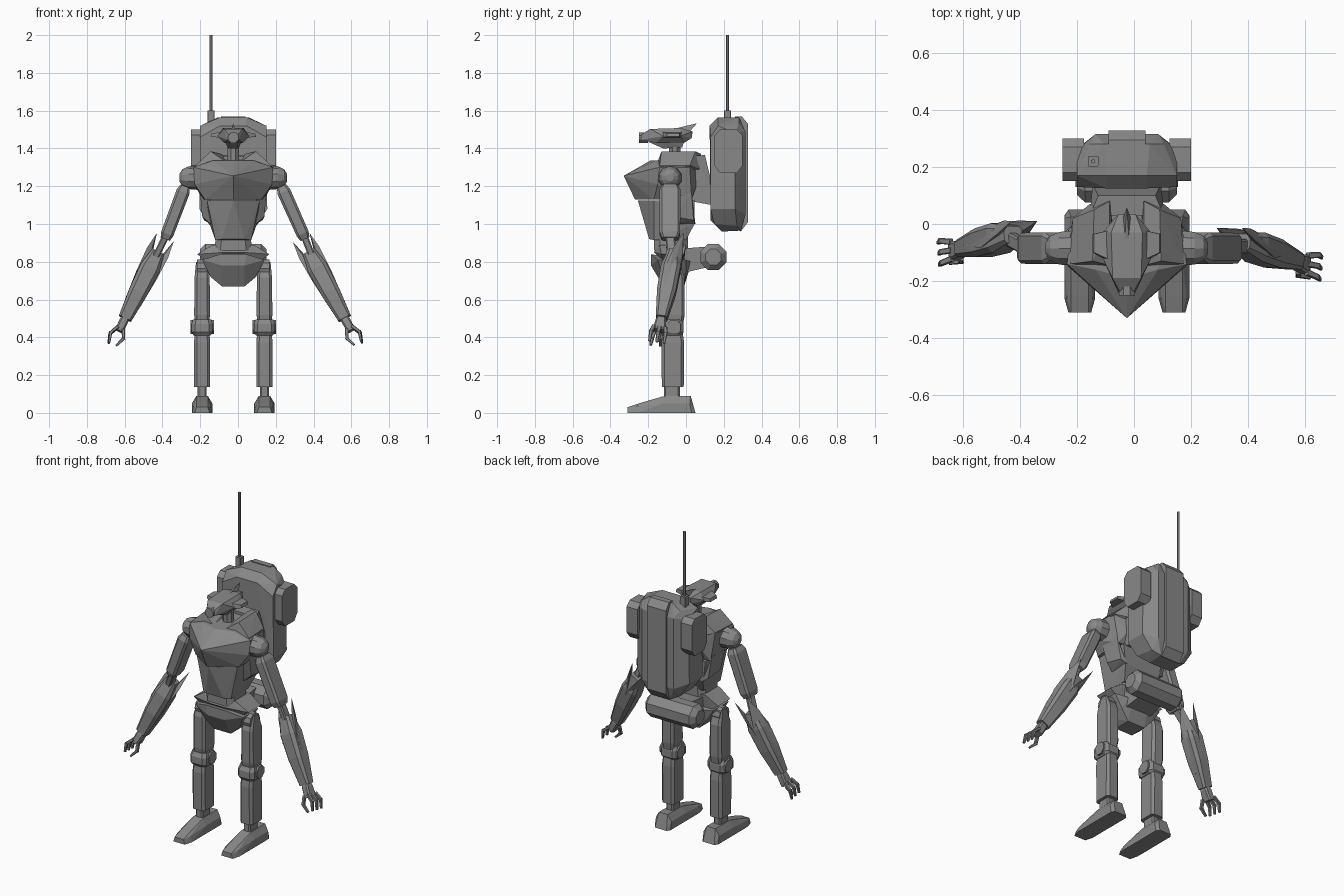
import bpy, bmesh, math
from mathutils import Vector, Matrix

CX = -0.025  # centre line of the body
BODY = Matrix.Translation((CX, 0, 0))

grey = bpy.data.materials.new("armour_grey")
grey.diffuse_color = (0.25, 0.25, 0.25, 1)


def hull(name, pts, sym=False, M=BODY):
    """Faceted solid around a few points; sym also adds the points mirrored in x."""
    pts = [Vector(p) for p in pts]
    if sym:
        pts += [Vector((-p.x, p.y, p.z)) for p in pts if abs(p.x) > 1e-5]
    bm = bmesh.new()
    for p in pts:
        bm.verts.new(M @ p)
    r = bmesh.ops.convex_hull(bm, input=bm.verts[:])
    junk = [v for v in bm.verts if not v.link_faces]
    bmesh.ops.delete(bm, geom=junk, context='VERTS')
    bmesh.ops.dissolve_limit(bm, angle_limit=0.03, verts=bm.verts[:], edges=bm.edges[:])
    bmesh.ops.recalc_face_normals(bm, faces=bm.faces[:])
    me = bpy.data.meshes.new(name)
    bm.to_mesh(me)
    bm.free()
    me.materials.append(grey)
    ob = bpy.data.objects.new(name, me)
    bpy.context.collection.objects.link(ob)
    return ob


def frame(a, b):
    """Matrix with local z running from a to b and local y close to world y."""
    a, b = Vector(a), Vector(b)
    z = (b - a).normalized()
    ref = Vector((0, 1, 0)) if abs(z.y) < 0.9 else Vector((0, 0, 1))
    x = ref.cross(z).normalized()
    y = z.cross(x)
    R = Matrix((x, y, z)).transposed().to_4x4()
    return Matrix.Translation(a) @ R, (b - a).length


def ring(w, d, z, c=0.35):
    """Chamfered rectangle with half sizes w and d."""
    k = min(w, d) * c
    return [(sx * x, sy * y, z) for sx in (-1, 1) for sy in (-1, 1)
            for x, y in ((w - k, d), (w, d - k))]


def bar(name, a, b, rows, M=BODY, c=0.35):
    """Limb from a to b; rows hold (fraction of length, half width, half depth)."""
    F, n = frame(a, b)
    return hull(name, [p for t, w, d in rows for p in ring(w, d, t * n, c)], M=M @ F)


def disc(name, a, b, r, n=8, M=BODY):
    F, length = frame(a, b)
    ang = [(i + 0.5) * 2 * math.pi / n for i in range(n)]
    return hull(name, [(r * math.cos(t), r * math.sin(t), z) for t in ang for z in (0, length)], M=M @ F)


# Torso
hull("chest", [(0, -0.33, 1.255), (0, -0.19, 1.335), (0.11, -0.16, 1.335), (0.21, -0.14, 1.30),
               (0.205, -0.15, 1.21), (0.19, 0.02, 1.30), (0.12, 0.05, 1.345), (0, -0.27, 1.13),
               (0.15, -0.17, 1.13), (0.165, 0.03, 1.13), (0.12, 0.055, 1.2)], True)
hull("belly", [(0, -0.255, 1.125), (0.14, -0.17, 1.125), (0.14, 0.045, 1.125), (0.125, 0.045, 1.0),
               (0.095, -0.17, 0.915), (0.06, -0.195, 0.92), (0.095, 0.0, 0.915)], True)
bar("waist", (0, -0.08, 0.86), (0, -0.08, 0.95), [(0, 0.1, 0.09), (1, 0.09, 0.09)])
hull("back_mount", [(0.13, 0.03, 1.36), (0.10, 0.10, 1.365), (0.12, 0.03, 1.12),
                    (0.12, 0.14, 1.10), (0.12, 0.14, 1.20), (0.10, 0.10, 1.28)], True)

for s in (-1, 1):
    side = "left" if s < 0 else "right"
    hull(side + "_collar", [(s * x, y, z) for x, y, z in (
        (0.04, -0.15, 1.33), (0.12, -0.13, 1.385), (0.115, 0.05, 1.385), (0.06, 0.08, 1.37),
        (0.20, -0.14, 1.31), (0.19, 0.02, 1.31), (0.05, 0.06, 1.29), (0.20, -0.14, 1.27),
        (0.13, 0.07, 1.29), (0.06, 0.0, 1.37))])
    hull(side + "_rib_plate", [(s * x, y, z) for x, y, z in (
        (0.12, -0.13, 1.15), (0.175, -0.10, 1.16), (0.175, 0.03, 1.16), (0.165, -0.07, 1.04),
        (0.155, 0.04, 1.02), (0.12, -0.08, 1.0), (0.12, 0.05, 1.0))])

# Head with side pods, snout lens and crest
disc("neck", (0, -0.06, 1.33), (0, -0.06, 1.43), 0.033)
hull("skull", [(0.025, -0.235, 1.475), (0.03, -0.24, 1.445), (0.05, -0.19, 1.503), (0.055, -0.03, 1.508),
               (0.085, -0.12, 1.465), (0.085, -0.03, 1.465), (0.03, 0.035, 1.49), (0.03, 0.03, 1.455),
               (0.05, -0.16, 1.43), (0.05, -0.01, 1.43)], True)
hull("jaw", [(0.02, -0.20, 1.435), (0.045, -0.12, 1.44), (0.045, -0.01, 1.44),
             (0.025, -0.12, 1.40), (0.03, -0.02, 1.405)], True)
hull("visor", [(0.12, -0.10, 1.462), (0.12, -0.035, 1.462), (0.115, -0.10, 1.48), (0.115, -0.035, 1.48),
               (0.05, -0.14, 1.455), (0.05, -0.02, 1.455), (0.05, -0.13, 1.488), (0.05, -0.02, 1.488)], True)
disc("lens", (0, -0.25, 1.457), (0, -0.20, 1.457), 0.03)
hull("crest", [(0.008, -0.06, 1.505), (0.014, 0.02, 1.49), (0, 0.058, 1.533)], True)

# Backpack
hull("pack", [(x, y, z) for x, y, z in (
    (0.07, 0.17, 1.565), (0.08, 0.28, 1.565), (0.175, 0.17, 1.52), (0.13, 0.28, 1.53),
    (0.07, 0.125, 1.52), (0.175, 0.13, 1.46), (0.175, 0.26, 1.48), (0.11, 0.315, 1.49),
    (0.18, 0.13, 1.08), (0.18, 0.26, 1.08), (0.11, 0.315, 1.05), (0.13, 0.15, 1.0),
    (0.12, 0.27, 0.99), (0.07, 0.19, 0.96), (0.07, 0.29, 0.965), (0.07, 0.13, 1.02))], True)
hull("pack_back_plate", [(0.065, 0.26, 1.57), (0.065, 0.295, 1.57), (0.065, 0.328, 1.53),
                         (0.065, 0.328, 1.01), (0.065, 0.29, 0.96), (0.065, 0.26, 0.98)], True)
for s in (-1, 1):
    hull(("left" if s < 0 else "right") + "_pack_pod", [(s * x, y, z) for x in (0.15, 0.225)
         for y, z in ((0.15, 1.47), (0.18, 1.50), (0.27, 1.50), (0.30, 1.47),
                      (0.30, 1.31), (0.27, 1.27), (0.18, 1.27), (0.15, 1.31))])
bar("antenna_base", (-0.118, 0.22, 1.53), (-0.118, 0.22, 1.60), [(0, 0.018, 0.018), (1, 0.018, 0.018)], c=0.1)
disc("antenna", (-0.118, 0.22, 1.59), (-0.118, 0.22, 2.0), 0.008, 6)

# Pelvis and rear canister
hull("pelvis", [(0.11, -0.14, 0.89), (0.11, 0.0, 0.89), (0.19, -0.13, 0.84), (0.19, -0.01, 0.84),
                (0.14, -0.12, 0.80), (0.14, -0.01, 0.80), (0.05, -0.17, 0.85)], True)
hull("pelvis_lower", [(0.07, -0.185, 0.84), (0.165, -0.15, 0.81), (0.165, 0.0, 0.81), (0.06, -0.185, 0.78),
                      (0.12, -0.12, 0.72), (0.12, 0.0, 0.74), (0.06, -0.12, 0.67), (0.06, -0.01, 0.67),
                      (0.06, 0.03, 0.8)], True)
hull("canister_mount", [(0.09, -0.02, 0.87), (0.09, -0.02, 0.74), (0.08, 0.11, 0.88), (0.08, 0.11, 0.77)], True)
F, n = frame((-0.175, 0.145, 0.825), (0.175, 0.145, 0.825))
hull("rear_canister", [(r * math.cos(a), r * math.sin(a), t * n)
                       for t, r in ((0, 0.045), (0.08, 0.075), (0.92, 0.075), (1, 0.045))
                       for a in [(i + 0.5) * math.pi / 4 for i in range(8)]], M=BODY @ F)

# Legs
for s in (-1, 1):
    side = "left" if s < 0 else "right"
    x = s * 0.165
    disc(side + "_hip_joint", (x - 0.026, -0.07, 0.765), (x + 0.026, -0.07, 0.765), 0.05, 10)
    bar(side + "_thigh", (x, -0.065, 0.80), (x, -0.065, 0.47),
        [(0, 0.032, 0.03), (0.25, 0.04, 0.058), (0.85, 0.042, 0.058), (1, 0.036, 0.05)])
    disc(side + "_knee_pin", (x - 0.062, -0.065, 0.455), (x + 0.062, -0.065, 0.455), 0.04)
    bar(side + "_knee_guard", (x, -0.075, 0.495), (x, -0.075, 0.41),
        [(0, 0.048, 0.05), (0.3, 0.056, 0.063), (0.8, 0.056, 0.063), (1, 0.045, 0.05)])
    bar(side + "_shin", (x, -0.07, 0.43), (x, -0.07, 0.137),
        [(0, 0.038, 0.052), (0.2, 0.043, 0.06), (1, 0.043, 0.058)])
    bar(side + "_ankle", (x, -0.075, 0.15), (x, -0.075, 0.07), [(0, 0.024, 0.042), (1, 0.024, 0.042)])
    hull(side + "_foot", [(x + k * w, y, z) for k in (-1, 1) for w, y, z in (
        (0.04, -0.31, 0), (0.054, -0.26, 0), (0.054, 0.03, 0), (0.04, 0.05, 0), (0.03, -0.31, 0.03),
        (0.045, -0.26, 0.035), (0.03, -0.25, 0.05), (0.054, -0.12, 0.05), (0.03, -0.12, 0.088),
        (0.03, 0.025, 0.09), (0.054, 0.02, 0.05))])

# Arms: each side has its own pose
W = Matrix.Identity(4)
poses = {
    "left": (-1, (-0.28, -0.085, 1.20), (-0.385, -0.085, 0.92), (-0.40, -0.03, 0.90), (-0.598, -0.085, 0.50)),
    "right": (1, (0.23, -0.085, 1.20), (0.355, -0.085, 0.92), (0.35, -0.055, 0.90), (0.565, -0.13, 0.50)),
}
for side, (s, sh, el, fa, wr) in poses.items():
    # shoulder ball and socket
    bx = CX + s * 0.235
    F, n = frame((bx - s * 0.055, -0.085, 1.245), (bx + s * 0.05, -0.085, 1.245))
    hull(side + "_shoulder", [(r * math.cos(a), r * math.sin(a), t * n)
                              for t, r in ((0, 0.065), (0.55, 0.06), (0.85, 0.045), (1, 0.02))
                              for a in [i * math.pi / 5 for i in range(10)]], M=W @ F)
    bar(side + "_upper_arm", sh, el, [(0, 0.026, 0.042), (0.1, 0.036, 0.056), (0.9, 0.034, 0.054), (1, 0.026, 0.042)], W)
    bar(side + "_elbow", Vector(el) + Vector((-s * 0.01, 0, 0.03)), Vector(fa).lerp(Vector(wr), 0.25),
        [(0, 0.018, 0.025), (1, 0.018, 0.025)], W)
    bar(side + "_forearm", Vector(fa).lerp(Vector(wr), 0.12), wr,
        [(0, 0.035, 0.03), (0.25, 0.054, 0.052), (0.6, 0.05, 0.05), (1, 0.036, 0.03)], W)
    # pointed shell behind the elbow, with two tips
    F, n = frame(fa, wr)
    for k in (-1, 1):
        hull(side + "_forearm_fin", [(k * 0.05, 0.035, -0.04), (k * 0.062, 0.0, 0.06), (k * 0.03, 0.05, 0.06),
                                     (k * 0.03, 0.0, 0.10), (k * 0.058, -0.03, 0.2), (0, 0.055, 0.16),
                                     (0, 0.04, 0.34), (k * 0.045, 0.0, 0.36)], M=F)
    # hand with curled fingers and thumb
    bar(side + "_palm", wr, Vector(wr) + (Vector(wr) - Vector(fa)).normalized() * 0.075,
        [(-0.2, 0.02, 0.02), (0.2, 0.024, 0.028), (1, 0.022, 0.034)], W)
    for i, (u, v) in enumerate(((0.016, -0.03), (0.016, 0.0), (0.016, 0.03), (-0.018, -0.025))):
        u *= -s
        root, mid, tip = (F @ Vector(p) for p in ((u, v, n + 0.06), (u * 2.2, v * 1.3, n + 0.105),
                                                  (u * 1.2, v * 1.3, n + 0.155)))
        bar(f"{side}_finger_{i}_base", root, mid, [(0, 0.009, 0.011), (1, 0.008, 0.01)], W)
        bar(f"{side}_finger_{i}_tip", mid, tip, [(-0.1, 0.009, 0.01), (1, 0.006, 0.007)], W)
